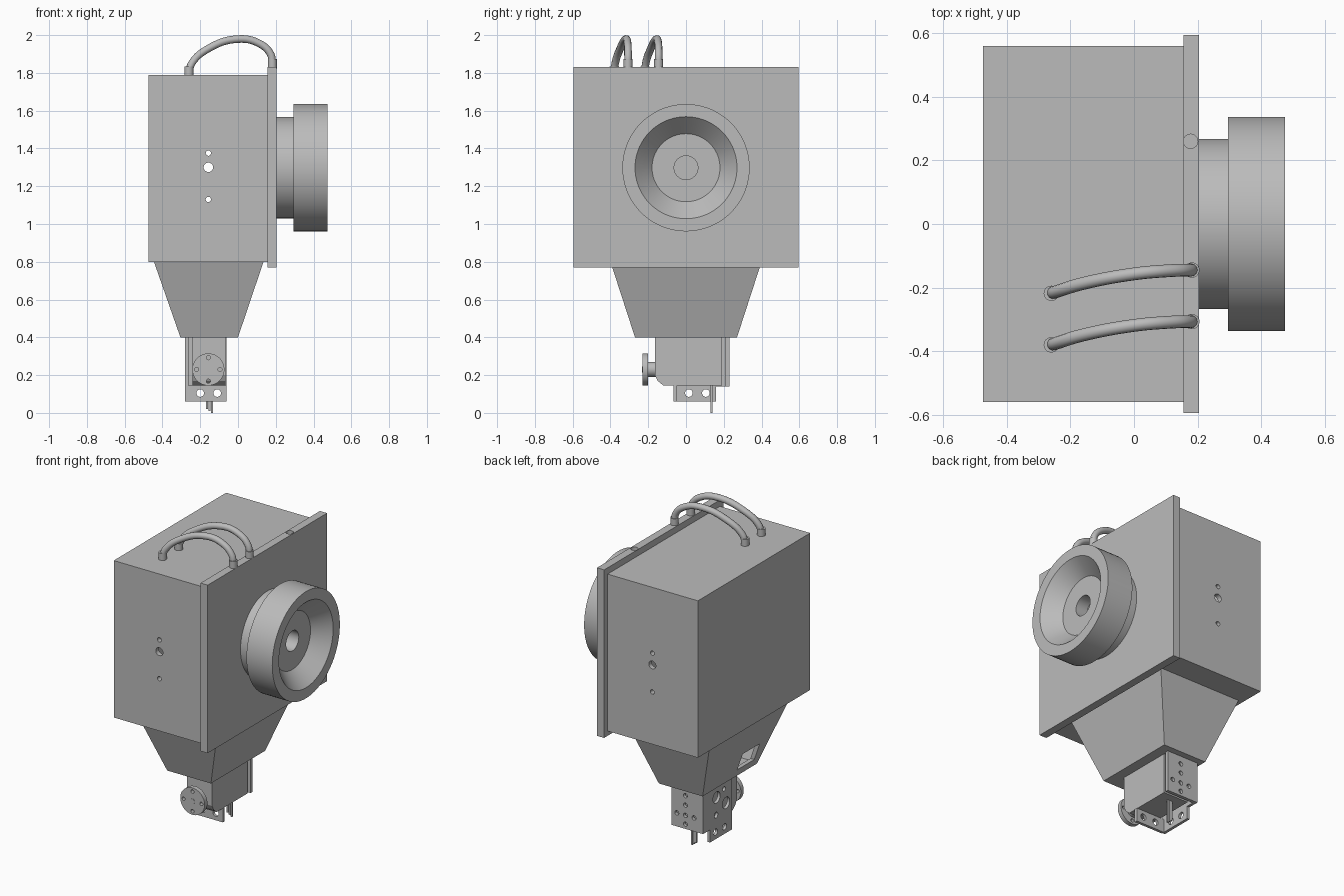
import bpy, bmesh, math
from mathutils import Matrix, Vector

if "Cube" in bpy.data.objects:
    bpy.data.objects.remove(bpy.data.objects["Cube"], do_unlink=True)

grey = bpy.data.materials.new("plain_grey")
grey.use_nodes = True
COLOUR = (0.5, 0.5, 0.5, 1)
grey.diffuse_color = COLOUR
grey.node_tree.nodes["Principled BSDF"].inputs["Base Color"].default_value = COLOUR
ROT = {"x": Matrix.Rotation(math.pi / 2, 4, "Y"),
       "y": Matrix.Rotation(math.pi / 2, 4, "X"),
       "z": Matrix.Identity(4)}


def finish(bm, name, smooth=False):
    bmesh.ops.recalc_face_normals(bm, faces=bm.faces)
    mesh = bpy.data.meshes.new(name)
    bm.to_mesh(mesh)
    bm.free()
    mesh.materials.append(grey)
    ob = bpy.data.objects.new(name, mesh)
    bpy.context.collection.objects.link(ob)
    if smooth:
        smooth_object(ob)
    return ob


def smooth_object(ob):
    bpy.ops.object.select_all(action="DESELECT")
    ob.select_set(True)
    bpy.context.view_layer.objects.active = ob
    bpy.ops.object.shade_smooth_by_angle(angle=math.radians(35))


def box(name, x, y, z):
    """Box from three (low, high) ranges."""
    bm = bmesh.new()
    mid = Vector([(a + b) / 2 for a, b in (x, y, z)])
    size = [b - a for a, b in (x, y, z)]
    bmesh.ops.create_cube(bm, size=1, matrix=Matrix.Translation(mid) @ Matrix.Diagonal((*size, 1)))
    return finish(bm, name)


def cylinder(name, centre, r, length, axis, sides=32):
    bm = bmesh.new()
    bmesh.ops.create_cone(bm, cap_ends=True, segments=sides, radius1=r, radius2=r, depth=length,
                          matrix=Matrix.Translation(centre) @ ROT[axis])
    return finish(bm, name, True)


def cut(ob, cutters):
    """Subtract each cutter and bake the result."""
    for c in cutters:
        c.hide_render = True
        m = ob.modifiers.new("cut", "BOOLEAN")
        m.operation, m.solver, m.object = "DIFFERENCE", "EXACT", c
    dg = bpy.context.evaluated_depsgraph_get()
    mesh = bpy.data.meshes.new_from_object(ob.evaluated_get(dg))
    ob.modifiers.clear()
    ob.data = mesh
    for c in cutters:
        bpy.data.objects.remove(c, do_unlink=True)
    smooth_object(ob)


def frustum(name, top, bottom, z_top, z_bottom):
    """Tapered block; top and bottom are (x0, x1, half depth)."""
    bm = bmesh.new()
    rings = []
    for (x0, x1, d), z in ((top, z_top), (bottom, z_bottom)):
        rings.append([bm.verts.new((x, y, z)) for x, y in ((x0, -d), (x1, -d), (x1, d), (x0, d))])
    for i in range(4):
        j = (i + 1) % 4
        bm.faces.new((rings[0][i], rings[0][j], rings[1][j], rings[1][i]))
    for r in rings:
        bm.faces.new(r)
    return finish(bm, name)


# Hollow housing with a row of holes in both side walls
MID = -0.157
housing = box("housing", (-0.475, 0.155), (-0.56, 0.56), (0.80, 1.79))
cut(housing, [box("hollow", (-0.445, 0.125), (-0.53, 0.53), (0.83, 1.76))] +
    [cylinder("drill", (MID, 0, z), r, 1.4, "y", 24)
     for z, r in ((1.375, 0.014), (1.30, 0.025), (1.13, 0.014))])

# Face plate with a socket in its top edge
plate = box("face_plate", (0.155, 0.205), (-0.595, 0.595), (0.77, 1.83))
cut(plate, [cylinder("drill", (0.178, 0.26, 1.83), 0.0225, 0.16, "z")])

# Lens barrel, turned around the x axis
profile = [(0.2, 0), (0.2, 0.268), (0.295, 0.268), (0.295, 0.337), (0.475, 0.337), (0.475, 0.27),
           (0.38, 0.18), (0.38, 0.063), (0.3, 0.063), (0.3, 0)]
bm = bmesh.new()
pts = [bm.verts.new((x, 0, 1.298 + r)) for x, r in profile]
edges = [bm.edges.new(p) for p in zip(pts, pts[1:])]
bmesh.ops.spin(bm, geom=pts + edges, cent=(0, 0, 1.298), axis=(1, 0, 0),
               angle=math.tau, steps=72, use_duplicate=False)
bmesh.ops.remove_doubles(bm, verts=bm.verts, dist=0.0001)
finish(bm, "lens_barrel", True)

# Tapered neck with a window in its -x side
neck = frustum("neck", (-0.445, 0.135, 0.40), (-0.305, 0.0, 0.27), 0.80, 0.40)
cut(neck, [frustum("hollow", (-0.42, 0.11, 0.375), (-0.285, -0.02, 0.25), 0.81, 0.42),
           box("window", (-0.5, -0.25), (-0.22, -0.05), (0.45, 0.56))])

# Two arched cables with end sleeves
path = [(-0.26, -0.218, 1.80), (-0.245, -0.213, 1.85), (-0.16, -0.187, 1.927), (0.0, -0.157, 1.979),
        (0.11, -0.147, 1.957), (0.172, -0.145, 1.90), (0.182, -0.145, 1.84)]
for tag, shift in (("inner", 0), ("outer", -0.162)):
    curve = bpy.data.curves.new("cable", "CURVE")
    curve.dimensions = "3D"
    curve.bevel_depth = 0.02
    curve.bevel_resolution = 4
    curve.resolution_u = 8
    sp = curve.splines.new("BEZIER")
    sp.bezier_points.add(len(path) - 1)
    for bp, (x, y, z) in zip(sp.bezier_points, path):
        bp.co = (x, y + shift, z)
        bp.handle_left_type = bp.handle_right_type = "AUTO"
    temp = bpy.data.objects.new("cable_path", curve)
    bpy.context.collection.objects.link(temp)
    dg = bpy.context.evaluated_depsgraph_get()
    mesh = bpy.data.meshes.new_from_object(temp.evaluated_get(dg))
    bpy.data.objects.remove(temp, do_unlink=True)
    mesh.materials.clear()
    mesh.materials.append(grey)
    cable = bpy.data.objects.new(tag + "_cable", mesh)
    bpy.context.collection.objects.link(cable)
    smooth_object(cable)
    for end, (x, y, z) in (("box", path[0]), ("plate", path[-1])):
        cylinder(f"{tag}_{end}_sleeve", (x, y + shift, z + 0.008), 0.024, 0.05, "z", 24)

# Motor body: side profile extruded across x
outline = [(-0.165, 0.40), (0.19, 0.40), (0.19, 0.145), (-0.12, 0.145), (-0.15, 0.17), (-0.165, 0.20)]
bm = bmesh.new()
face = bm.faces.new([bm.verts.new((-0.24, y, z)) for y, z in outline])
ext = bmesh.ops.extrude_face_region(bm, geom=[face], use_keep_orig=True)
bmesh.ops.translate(bm, verts=[v for v in ext["geom"] if isinstance(v, bmesh.types.BMVert)],
                    vec=(0.175, 0, 0))
finish(bm, "motor_body")

# Bracket: drilled back plate, long side plate and low front tab
back = box("bracket_back", (-0.28, -0.06), (0.21, 0.23), (0.14, 0.40))
cut(back, [cylinder("drill", (MID + x, 0.22, z), 0.014, 0.1, "y", 20)
           for x, z in ((0, 0.35), (0, 0.29), (0, 0.225), (0, 0.17), (-0.06, 0.225), (0.06, 0.225))])
side = box("bracket_side", (-0.28, -0.262), (-0.06, 0.21), (0.14, 0.40))
cut(side, [cylinder("drill", (-0.27, y, z), r, 0.1, "x", 24)
           for y, z, r in ((0.095, 0.32, 0.036), (0.0, 0.25, 0.036), (0.1, 0.21, 0.018), (0.02, 0.345, 0.014))])
lower = box("bracket_lower_side", (-0.28, -0.262), (-0.06, 0.16), (0.06, 0.14))
cut(lower, [cylinder("drill", (-0.27, y, 0.105), 0.02, 0.1, "x", 24) for y in (0.015, 0.105)])
tab = box("bracket_front_tab", (-0.262, -0.06), (-0.065, -0.047), (0.06, 0.145))
cut(tab, [cylinder("drill", (x, -0.056, 0.105), 0.02, 0.1, "y", 24) for x in (-0.2, -0.11)])

# Output shaft and drilled horn
cylinder("motor_shaft", (MID, -0.18, 0.23), 0.04, 0.06, "y")
horn = cylinder("motor_horn", (MID, -0.216, 0.23), 0.085, 0.028, "y", 48)
cut(horn, [cylinder("drill", (MID + 0.062 * math.cos(a), -0.216, 0.23 + 0.062 * math.sin(a)),
                    0.011, 0.1, "y", 16) for a in (0, math.pi / 2, math.pi, -math.pi / 2)])
cylinder("horn_screw", (MID, -0.222, 0.23), 0.016, 0.02, "y", 24)

# Wire leads hanging below the motor
for i in range(3):
    x = -0.17 + i * 0.013
    box(f"lead_{i + 1}", (x, x + 0.011), (0.129, 0.14), (0.02 - i * 0.01, 0.15))
